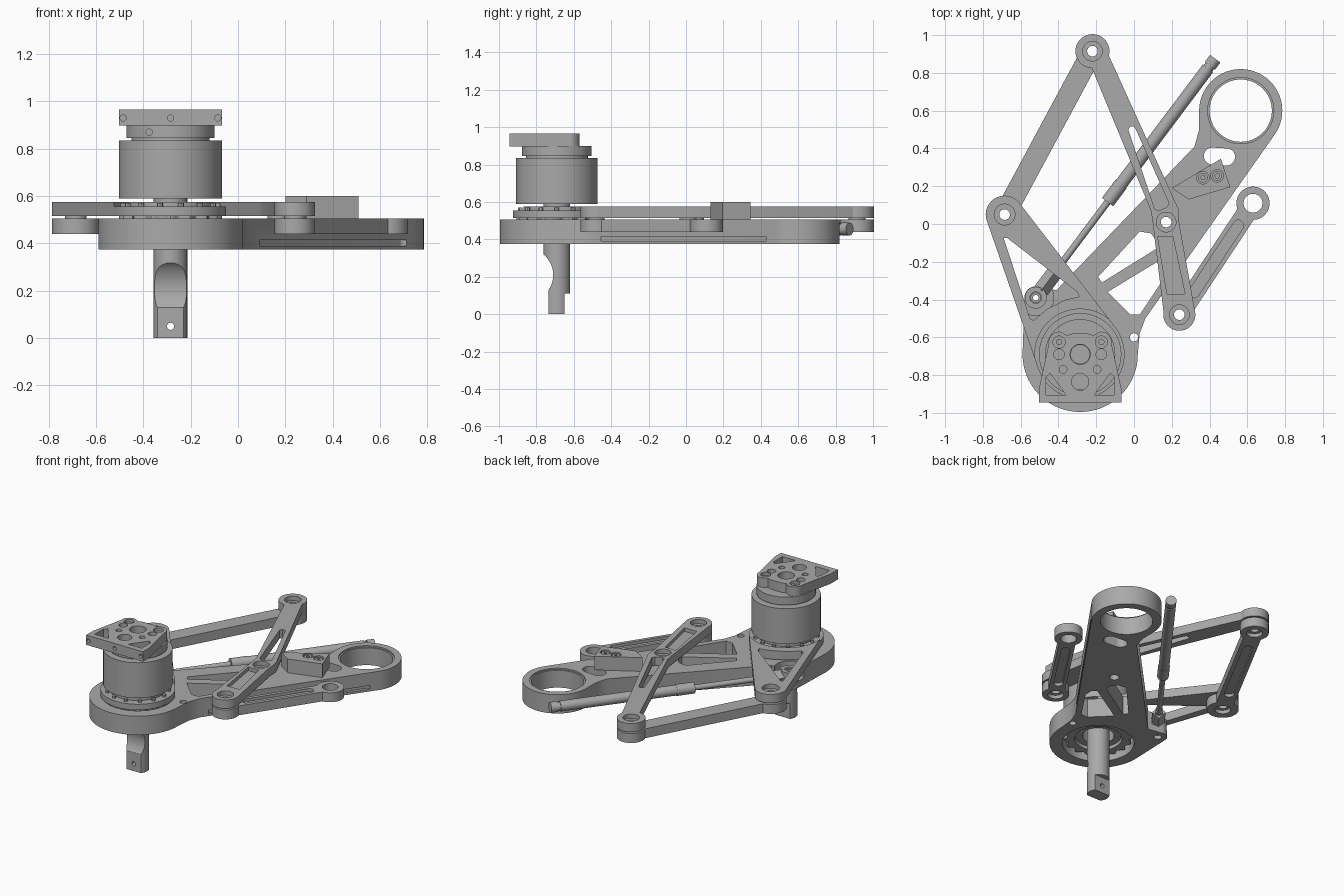
import bpy, bmesh, math
from mathutils import Vector, Matrix
from mathutils.geometry import convex_hull_2d

if "Cube" in bpy.data.objects:
    bpy.data.objects.remove(bpy.data.objects["Cube"])

metal = bpy.data.materials.new("machined_grey")
metal.diffuse_color = (0.4, 0.4, 0.4, 1)
metal.use_nodes = True
metal.node_tree.nodes["Principled BSDF"].inputs["Base Color"].default_value = metal.diffuse_color
rad, sin, cos, pi = math.radians, math.sin, math.cos, math.pi


def arc(c, r, a0, a1, n=24):
    return [(c[0] + r * cos(rad(a0 + (a1 - a0) * i / n)),
             c[1] + r * sin(rad(a0 + (a1 - a0) * i / n))) for i in range(n + 1)]


def circle(c, r, n=48):
    return arc(c, r, 0, 360, n)[:-1]


def hull(*circles):
    pts = [Vector(p) for c, r in circles for p in circle(c, r)]
    return [tuple(pts[i]) for i in convex_hull_2d(pts)]


def bar(p, q, rp, rq, w):
    """Link outline: two round eyes joined by a bar of half width w."""
    t = math.degrees(math.atan2(q[1] - p[1], q[0] - p[0]))
    a, b = math.degrees(math.asin(w / rp)), math.degrees(math.asin(w / rq))
    return arc(p, rp, t + a, t + 360 - a, 36) + arc(q, rq, t + 180 + b, t + 540 - b, 36)


def finish(ob):
    ob.data.materials.clear()
    ob.data.materials.append(metal)
    ob.data.shade_smooth()
    ob.data.set_sharp_from_angle(angle=rad(30))
    return ob


def baked(ob):
    bpy.context.view_layer.update()
    dg = bpy.context.evaluated_depsgraph_get()
    return bpy.data.meshes.new_from_object(ob.evaluated_get(dg), depsgraph=dg)


def add(name, me):
    ob = bpy.data.objects.new(name, me)
    bpy.context.collection.objects.link(ob)
    return ob


def prism(name, outline, z0, z1, holes=()):
    """Flat outline with through holes, extruded from z0 to z1."""
    cu = bpy.data.curves.new(name, 'CURVE')
    cu.dimensions, cu.fill_mode, cu.extrude = '2D', 'BOTH', (z1 - z0) / 2
    for loop in [outline, *holes]:
        s = cu.splines.new('POLY')
        s.points.add(len(loop) - 1)
        for p, v in zip(s.points, loop):
            p.co = (v[0], v[1], 0, 1)
        s.use_cyclic_u = True
    tmp = add("tmp", cu)
    me = baked(tmp)
    bpy.data.objects.remove(tmp)
    me.transform(Matrix.Translation((0, 0, (z0 + z1) / 2)))
    bm = bmesh.new()
    bm.from_mesh(me)
    bmesh.ops.remove_doubles(bm, verts=bm.verts, dist=1e-5)
    bmesh.ops.recalc_face_normals(bm, faces=bm.faces)
    bm.to_mesh(me)
    bm.free()
    return finish(add(name, me))


def rod(name, p, q, r, n=32):
    p, q = Vector(p), Vector(q)
    bm = bmesh.new()
    m = Matrix.Translation((p + q) / 2) @ (q - p).to_track_quat('Z', 'Y').to_matrix().to_4x4()
    bmesh.ops.create_cone(bm, cap_ends=True, segments=n, radius1=r, radius2=r,
                          depth=(q - p).length, matrix=m)
    me = bpy.data.meshes.new(name)
    bm.to_mesh(me)
    bm.free()
    return finish(add(name, me))


def rect(x0, x1, y0, y1):
    return [(x0, y0), (x1, y0), (x1, y1), (x0, y1)]


def cut(ob, *cutters):
    for c in cutters:
        m = ob.modifiers.new("cut", 'BOOLEAN')
        m.operation, m.solver, m.object = 'DIFFERENCE', 'EXACT', c
        me = baked(ob)
        ob.modifiers.clear()
        ob.data = me
        bpy.data.objects.remove(c)
    return finish(ob)


def strip(p, q, w, s=0.0, t=1.0):
    """Rounded slot between fractions s and t of a line."""
    p, q = Vector(p), Vector(q)
    return hull((p.lerp(q, s), w), (p.lerp(q, t), w))


# Pivot positions
HUB, RING, LOBE = (-0.285, -0.69), (0.565, 0.60), (-0.52, -0.39)
LEFT, TOP, MID, LOW, END = (-0.685, 0.05), (-0.22, 0.915), (0.17, 0.01), (0.24, -0.48), (0.63, 0.11)

# Main arm plate with windows, end ring and side groove
outline = (arc(HUB, 0.305, 180, 360, 48) + [(0.03, -0.58), (0.06, -0.5)]
           + arc(RING, 0.22, -35, 180, 48) + [(0.345, 0.5), (0.32, 0.41), (-0.41, -0.35)]
           + arc(LOBE, 0.06, 70, 180, 12))
win_a = [(-0.19, -0.28), (0.03, -0.04), (0.09, -0.05), (0.12, -0.09), (0.12, -0.13), (-0.17, -0.31)]
win_b = [(-0.14, -0.36), (0.14, -0.19), (0.17, -0.21), (0.17, -0.27), (0.03, -0.48), (-0.02, -0.48)]
arm = prism("main_arm", outline, 0.375, 0.505,
            [circle(HUB, 0.225), circle(RING, 0.165), win_a, win_b, circle((0, -0.6), 0.022),
             circle(MID, 0.03), circle(LOBE, 0.025), hull(((0.415, 0.36), 0.045), ((0.49, 0.355), 0.045))])
g0, g1 = Vector((0.11, -0.447)), Vector((0.70, 0.412))
cut(arm, prism("c", circle(LOBE, 0.095), 0.42, 0.6),
    prism("c", strip(g0, g1, 0.02), 0.39, 0.415),
    prism("c", circle(RING, 0.175), 0.495, 0.6))

# Bearing in the arm's large end, scalloped outside
scallop = [(HUB[0] + (0.205 + 0.012 * cos(16 * a)) * cos(a), HUB[1] + (0.205 + 0.012 * cos(16 * a)) * sin(a))
           for a in [2 * pi * i / 160 for i in range(160)]]
prism("bearing_outer", scallop, 0.41, 0.515, [circle(HUB, 0.15)])
prism("bearing_inner", circle(HUB, 0.145), 0.43, 0.515, [circle(HUB, 0.1)])

# Rocker: eye at the left joined to the hub disc
rocker = prism("rocker", hull((LEFT, 0.1), (HUB, 0.235)), 0.515, 0.575,
               [[(-0.69, -0.075), (-0.67, -0.075), (-0.30, -0.36), (-0.29, -0.385), (-0.36, -0.40),
                 (-0.46, -0.45), (-0.53, -0.51), (-0.55, -0.50)], circle(LEFT, 0.028)])
cut(rocker, prism("c", circle(HUB, 0.24), 0.555, 0.6), prism("c", circle(LEFT, 0.055), 0.545, 0.6))
prism("hub_ring", circle(HUB, 0.18), 0.55, 0.575)
for i in range(14):
    a = 2 * pi * i / 14
    p = (HUB[0] + 0.2 * cos(a), HUB[1] + 0.2 * sin(a))
    prism("hub_bolt", circle(p, 0.012, 12), 0.55, 0.57)

# Crossing lever with slot, pocket and counterbored eyes
lever = prism("lever", arc(TOP, 0.09, -15, 268, 36) + [(0.09, 0.07), (0.10, 0.0)]
              + arc(LOW, 0.085, 170, 370, 30) + [(0.24, 0.0), (0.235, 0.08)], 0.515, 0.575,
              [[(-0.03, 0.50), (-0.02, 0.515), (0.0, 0.515), (0.01, 0.50), (0.185, 0.11), (0.175, 0.09),
                (0.13, 0.07), (0.11, 0.08)]] + [circle(c, 0.028) for c in (TOP, MID, LOW)])
cut(lever, *[prism("c", circle(c, 0.052), 0.545, 0.6) for c in (TOP, MID, LOW)],
    prism("c", [(0.125, -0.065), (0.205, -0.065), (0.27, -0.37), (0.175, -0.37)], 0.55, 0.6))

# Lower links, pocketed on both faces
for name, p, q, rp, rq, w, hp, hq in (("long_link", LEFT, TOP, 0.1, 0.09, 0.056, 0.028, 0.028),
                                      ("short_link", LOW, END, 0.085, 0.088, 0.052, 0.028, 0.05)):
    link = prism(name, bar(p, q, rp, rq, w), 0.44, 0.505, [circle(p, hp), circle(q, hq)])
    pocket = strip(p, q, w * 0.55, 0.2, 0.8)
    cutters = [prism("c", pocket, 0.42, 0.46)]
    if name == "short_link":
        cutters.append(prism("c", pocket, 0.485, 0.52))
    cutters += [prism("c", circle(c, 0.05), 0.42, 0.465) for c in (p, q)]
    cut(link, *cutters)
for c in (LEFT, TOP, MID, LOW):
    prism("pivot_spacer", circle(c, 0.045), 0.50, 0.52, [circle(c, 0.028)])

# Wedge block with two screws
block = prism("stop_block", [(0.2, 0.19), (0.29, 0.13), (0.51, 0.195), (0.46, 0.345)], 0.505, 0.6)
screws = ((0.365, 0.245), (0.44, 0.255))
cut(block, *[prism("c", circle(c, 0.033), 0.57, 0.65) for c in screws])
for c in screws:
    prism("block_screw", circle(c, 0.025), 0.56, 0.595, [circle(c, 0.012, 6)])

# Gas strut
S, E = Vector((*LOBE, 0.455)), Vector((0.43, 0.875, 0.455))
at = lambda t: S.lerp(E, t)
prism("strut_eye", circle(LOBE, 0.058), 0.42, 0.492, [circle(LOBE, 0.03)])
prism("strut_pin", circle(LOBE, 0.028), 0.40, 0.485, [circle(LOBE, 0.015)])
rod("strut_clevis", at(0.03), at(0.11), 0.042, 4)
rod("strut_nut", at(0.10), at(0.125), 0.026, 6)
rod("strut_rod", at(0.1), at(0.45), 0.018)
rod("strut_collar", at(0.40), at(0.475), 0.037)
rod("strut_body", at(0.47), at(0.96), 0.034)
rod("strut_neck", at(0.95), at(0.975), 0.028)
rod("strut_cap", at(0.97), at(1.0), 0.034)

# Central shaft with scooped, flattened tip
X = HUB[0]
shaft = prism("shaft", circle(HUB, 0.071), 0, 0.62)
cut(shaft, rod("c", (X - 0.2, -0.85, 0.21), (X + 0.2, -0.85, 0.21), 0.14, 64),
    prism("c", rect(X - 0.2, X + 0.2, -0.9, -0.735), -0.1, 0.14),
    prism("c", rect(X - 0.2, X + 0.2, -0.65, -0.5), -0.1, 0.11),
    rod("c", (X, -0.9, 0.05), (X, -0.5, 0.05), 0.015))

# Drum, neck and collar
drum = prism("drum", circle(HUB, 0.218, 72), 0.59, 0.835)
prism("drum_neck", circle(HUB, 0.165), 0.83, 0.85)
collar = prism("collar", circle(HUB, 0.186, 64), 0.845, 0.9)
cut(collar, rod("c", (-0.375, -0.95, 0.87), (-0.375, -0.8, 0.87), 0.013),
    prism("c", circle(HUB, 0.05), 0.86, 0.95))

# Top bracket with windows, screw bosses and front holes
half = [(0.218, -0.945), (0.218, -0.87)] + arc((0.112, -0.625), 0.055, -10, 100, 10) + [(0.07, -0.59), (0.04, -0.58)]
profile = [(X + x, y) for x, y in half] + [(X - x, y) for x, y in reversed(half)]
holes = [circle(HUB, 0.053), circle((X, -0.835), 0.045)]
for s in (-1, 1):
    holes.append([(X + s * x, y) for x, y in ((0.075, -0.905), (0.18, -0.905), (0.18, -0.81), (0.16, -0.79))])
    holes.append(circle((X + s * 0.09, -0.77), 0.02))
    holes.append(circle((X + s * 0.112, -0.625), 0.014))
bracket = prism("top_bracket", profile, 0.897, 0.965, holes)
cut(bracket, *[rod("c", (X + d, -1, 0.93), (X + d, -0.92, 0.93), 0.013) for d in (-0.2, 0, 0.2)],
    *[prism("c", circle((X + s * 0.112, -0.625), 0.032), 0.945, 1) for s in (-1, 1)],
    *[prism("c", circle((X + s * 0.112, -0.69), 0.028), 0.92, 1) for s in (-1, 1)])
